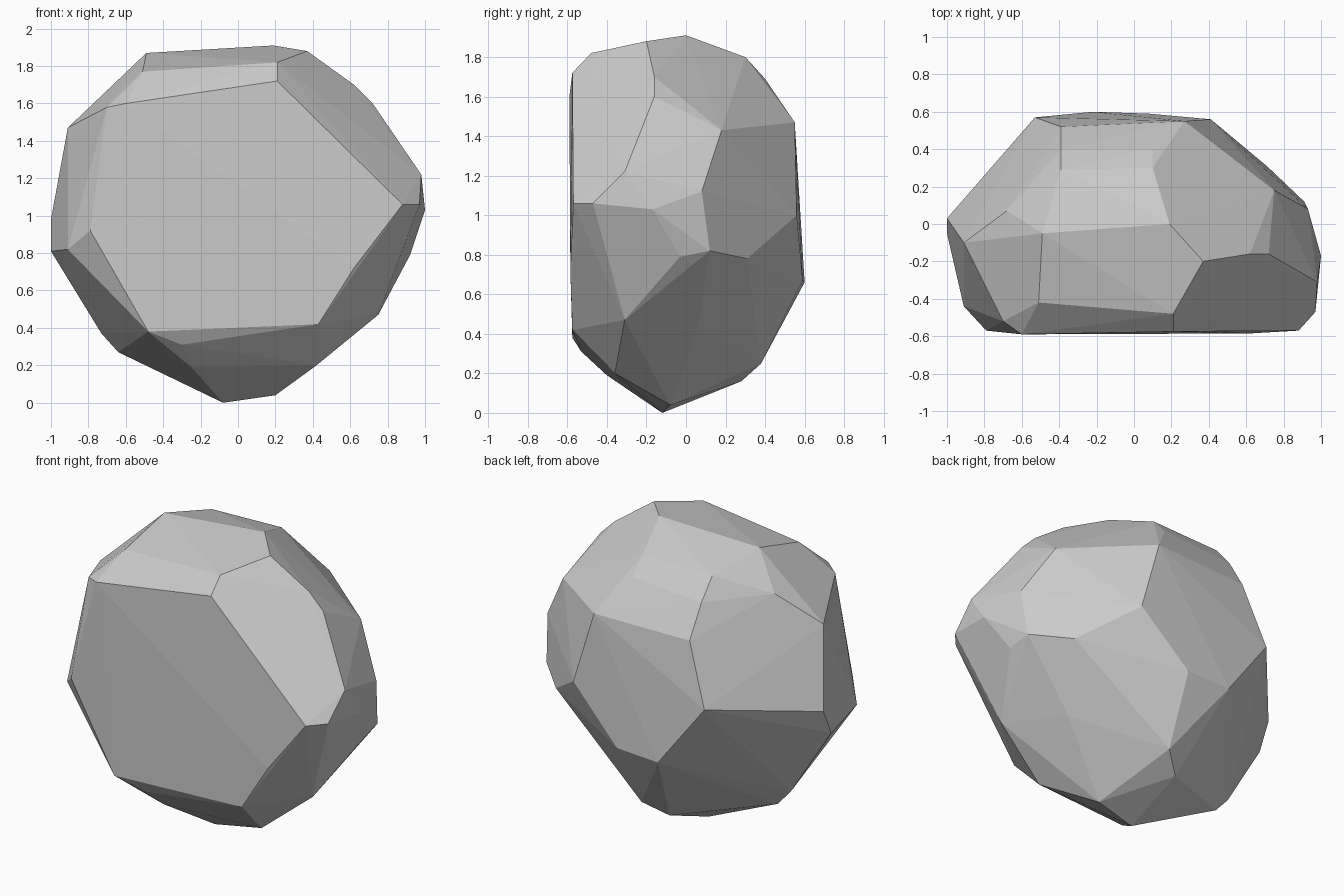
import bpy, bmesh, math

# Corner points of the chiselled boulder, grouped by side
CORNERS = [
    # crown
    (.21, -.48, 1.82), (.37, -.20, 1.88), (.19, 0, 1.91), (-.49, -.05, 1.87),
    (-.51, -.42, 1.77), (-.68, .07, 1.67), (.10, .30, 1.80), (.10, .40, 1.69),
    (-.39, .40, 1.66), (-.39, .29, 1.79),
    # flat front
    (.21, -.575, 1.72), (-.60, -.59, 1.60), (-.70, -.52, 1.58), (.88, -.57, 1.06),
    (.62, -.585, .72), (.43, -.575, .42), (-.48, -.575, .38), (-.79, -.57, .92),
    (-.30, -.53, .31), (-.25, -.40, .19),
    # left
    (-.91, -.44, .82), (-1, .03, .98), (-1, -.05, .81), (-.91, -.10, 1.47),
    (-.73, -.02, .37), (-.64, -.02, .27),
    # back
    (-.53, .57, 1.07), (-.39, .52, 1.46), (-.22, .60, .66), (.08, .59, .67),
    (.41, .56, 1.0), (.27, .55, 1.47),
    # right
    (.62, -.16, 1.70), (.72, -.16, 1.60), (.98, -.31, 1.22), (.97, -.47, 1.06),
    (1, -.17, 1.03), (.75, .18, 1.43), (.93, .08, 1.12), (.91, .12, .82),
    (.71, .31, .78), (.75, -.31, .47), (.55, .06, .43), (.92, -.03, .79),
    # base
    (-.08, -.12, 0), (.20, -.08, .04), (.42, -.36, .20), (-.08, .28, .16),
    (.05, .38, .25),
]

# Wrap the corners in a convex hull and merge nearly flat triangles into facets
bm = bmesh.new()
for p in CORNERS:
    bm.verts.new(p)
bmesh.ops.convex_hull(bm, input=bm.verts[:])
loose = [v for v in bm.verts if not v.link_faces]
bmesh.ops.delete(bm, geom=loose, context='VERTS')
bmesh.ops.dissolve_limit(bm, angle_limit=math.radians(1.5),
                         verts=bm.verts[:], edges=bm.edges[:])
bmesh.ops.recalc_face_normals(bm, faces=bm.faces[:])

mesh = bpy.data.meshes.new("boulder")
bm.to_mesh(mesh)
bm.free()
boulder = bpy.data.objects.new("boulder", mesh)
bpy.context.collection.objects.link(boulder)
